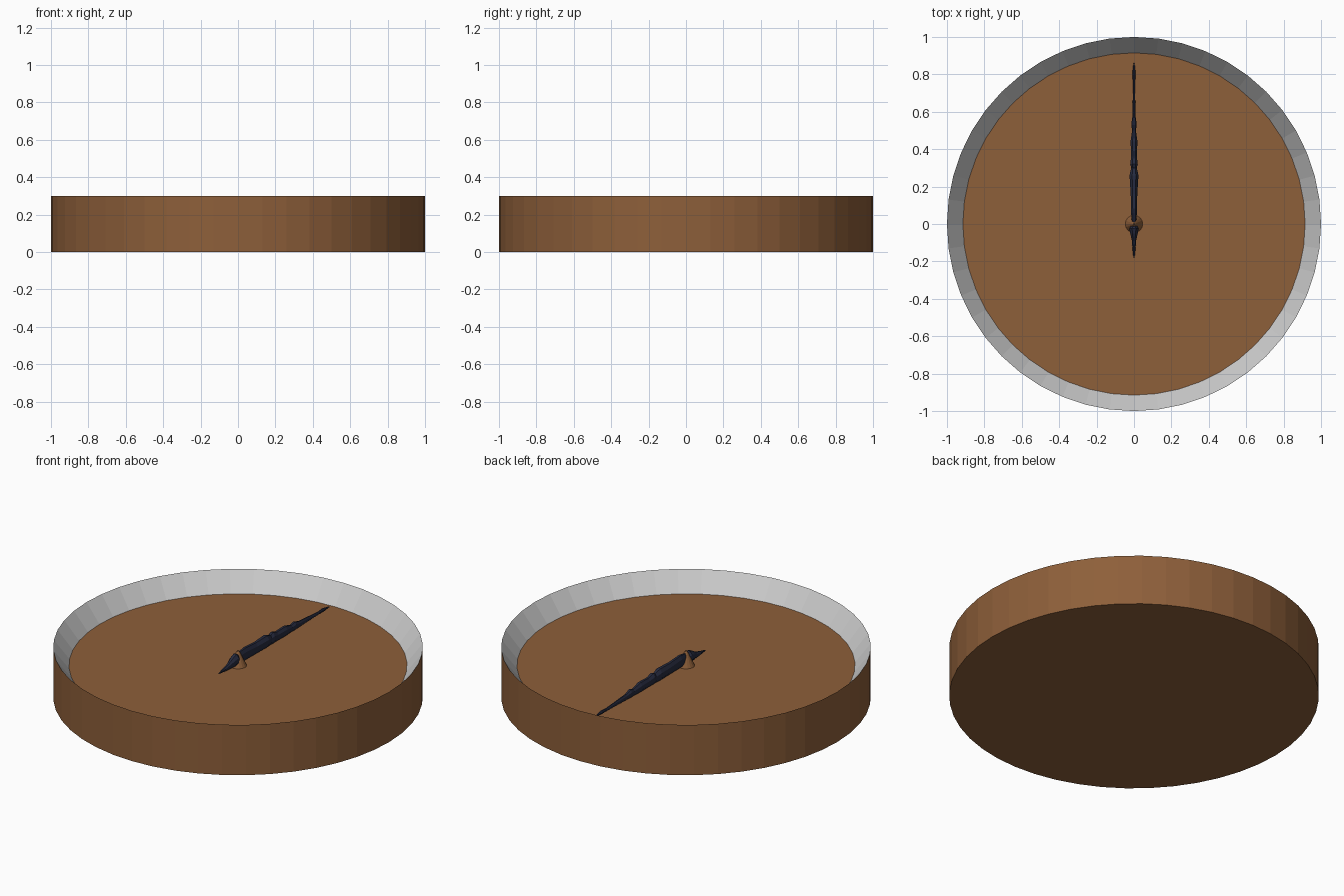
import bpy, bmesh, math

if "Cube" in bpy.data.objects:
    bpy.data.objects.remove(bpy.data.objects["Cube"])

N = 48          # sides of the case
FLOOR = 0.19    # height of the dial surface

def material(name, rgb):
    m = bpy.data.materials.new(name)
    m.diffuse_color = (*rgb, 1)
    m.use_nodes = True
    m.node_tree.nodes["Principled BSDF"].inputs["Base Color"].default_value = m.diffuse_color
    return m

def loft(name, rings, mat=None, cap_start=False, cap_end=False):
    """Skin a list of equal-length point rings."""
    bm = bmesh.new()
    loops = [[bm.verts.new(p) for p in r] for r in rings]
    n = len(loops[0])
    for a, b in zip(loops, loops[1:]):
        for i in range(n):
            j = (i + 1) % n
            bm.faces.new((a[i], a[j], b[j], b[i]))
    if cap_start:
        bm.faces.new(loops[0][::-1])
    if cap_end:
        bm.faces.new(loops[-1])
    me = bpy.data.meshes.new(name)
    bm.to_mesh(me)
    bm.free()
    ob = bpy.data.objects.new(name, me)
    bpy.context.collection.objects.link(ob)
    if mat:
        me.materials.append(mat)
    return ob

def circle(r, z, n=N):
    return [(r * math.cos(2 * math.pi * i / n), r * math.sin(2 * math.pi * i / n), z)
            for i in range(n)]

wood = material("brown", (0.27, 0.115, 0.042))
dark = material("dark_blue", (0.02, 0.024, 0.05))

# Outer case, dial floor and sloped grey inner wall
loft("case", [circle(1, 0), circle(1, 0.3)], wood, cap_start=True)
loft("dial", [circle(0.88, FLOOR - 0.01), circle(0.915, FLOOR)], wood, cap_end=True)
loft("inner_wall", [circle(1, 0.3), circle(0.915, FLOOR)])

# Pivot cone under the needle
loft("pivot", [circle(0.047, FLOOR, 16), circle(0.012, 0.265, 16), circle(0.003, 0.28, 16)],
     wood, cap_end=True)

# Ornate needle: (y, half width, bottom z, top z)
stations = [
    (-0.18, 0.003, 0.207, 0.214), (-0.13, 0.009, 0.202, 0.225), (-0.09, 0.012, 0.200, 0.238),
    (-0.05, 0.022, 0.198, 0.262), (-0.025, 0.026, 0.198, 0.270), (-0.008, 0.018, 0.198, 0.262),
    (0.01, 0.012, 0.198, 0.268), (0.06, 0.017, 0.198, 0.275), (0.16, 0.019, 0.198, 0.268),
    (0.26, 0.026, 0.198, 0.272), (0.30, 0.016, 0.198, 0.258), (0.32, 0.022, 0.198, 0.268),
    (0.36, 0.016, 0.198, 0.256), (0.44, 0.020, 0.198, 0.258), (0.50, 0.011, 0.199, 0.242),
    (0.53, 0.016, 0.199, 0.250), (0.57, 0.010, 0.200, 0.236), (0.70, 0.006, 0.203, 0.226),
    (0.76, 0.006, 0.204, 0.222), (0.80, 0.010, 0.204, 0.224), (0.86, 0.003, 0.208, 0.214),
]

def section(y, w, z0, z1):
    c, h = (z0 + z1) / 2, (z1 - z0) / 2
    return [(-w * math.cos(a), y, c + h * math.sin(a))
            for a in (2 * math.pi * (i + 0.5) / 8 for i in range(8))]

loft("needle", [section(*s) for s in stations][::-1], dark, True, True)

# Make normals consistent on closed or convex parts; the inner wall faces the axis
for ob in bpy.context.collection.objects:
    bm = bmesh.new()
    bm.from_mesh(ob.data)
    if ob.name == "inner_wall":
        for f in bm.faces:
            c = f.calc_center_median()
            f.normal_update()
            if f.normal.x * c.x + f.normal.y * c.y > 0:
                f.normal_flip()
    elif ob.name == "needle":
        bmesh.ops.recalc_face_normals(bm, faces=bm.faces)
    bm.to_mesh(ob.data)
    bm.free()
